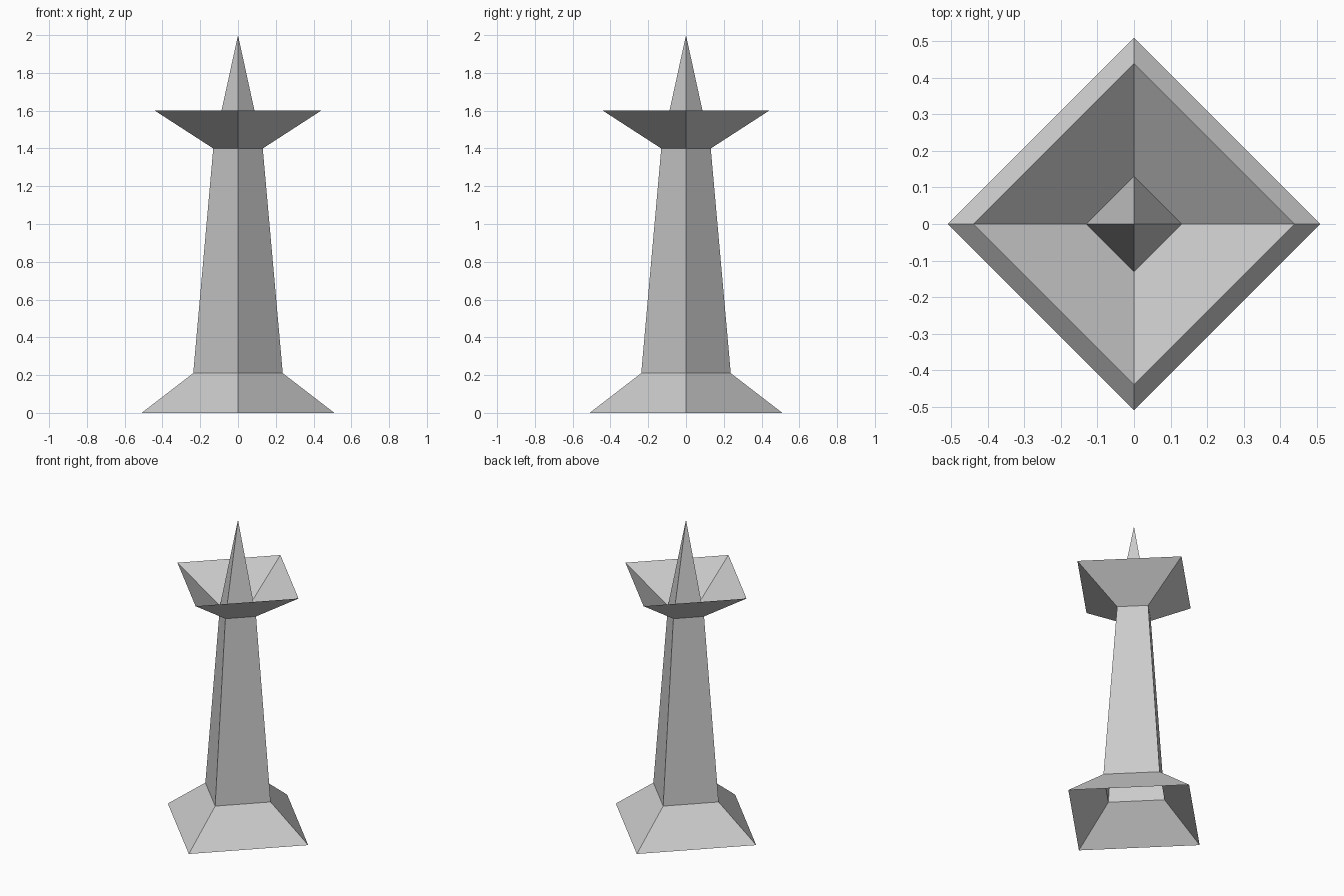
import bpy
import bmesh
from math import cos, sin, pi

cube = bpy.data.objects.get("Cube")
if cube:
    bpy.data.objects.remove(cube, do_unlink=True)

stone = bpy.data.materials.new("grey stone")
stone.use_nodes = True
colour = (0.6, 0.6, 0.6, 1.0)
stone.diffuse_color = colour
for node in stone.node_tree.nodes:
    if node.type == 'BSDF_PRINCIPLED':
        node.inputs["Base Color"].default_value = colour

SIDES = 4


def tapered_part(name, bottom, top):
    """Open four-sided taper between two (radius, height) rings, corners on the axes."""
    bm = bmesh.new()

    def ring(radius, z):
        if radius == 0:
            return [bm.verts.new((0, 0, z))] * SIDES
        angles = [2 * pi * i / SIDES for i in range(SIDES)]
        return [bm.verts.new((radius * cos(a), radius * sin(a), z)) for a in angles]

    low, high = ring(*bottom), ring(*top)
    for i in range(SIDES):
        j = (i + 1) % SIDES
        corners = [low[i], low[j], high[j], high[i]]
        bm.faces.new(list(dict.fromkeys(corners)))
    mesh = bpy.data.meshes.new(name)
    bm.to_mesh(mesh)
    bm.free()
    mesh.materials.append(stone)
    obj = bpy.data.objects.new(name, mesh)
    bpy.context.collection.objects.link(obj)
    return obj


# Shared joints between neighbouring parts
foot_joint = (0.237, 0.21)
neck_joint = (0.131, 1.4)

# Hollow flared base, tall shaft, open dish and pointed spire
tapered_part("flared_base", (0.51, 0.0), foot_joint)
tapered_part("shaft", foot_joint, neck_joint)
tapered_part("open_dish", neck_joint, (0.44, 1.6))
tapered_part("spire", neck_joint, (0, 2.0))
